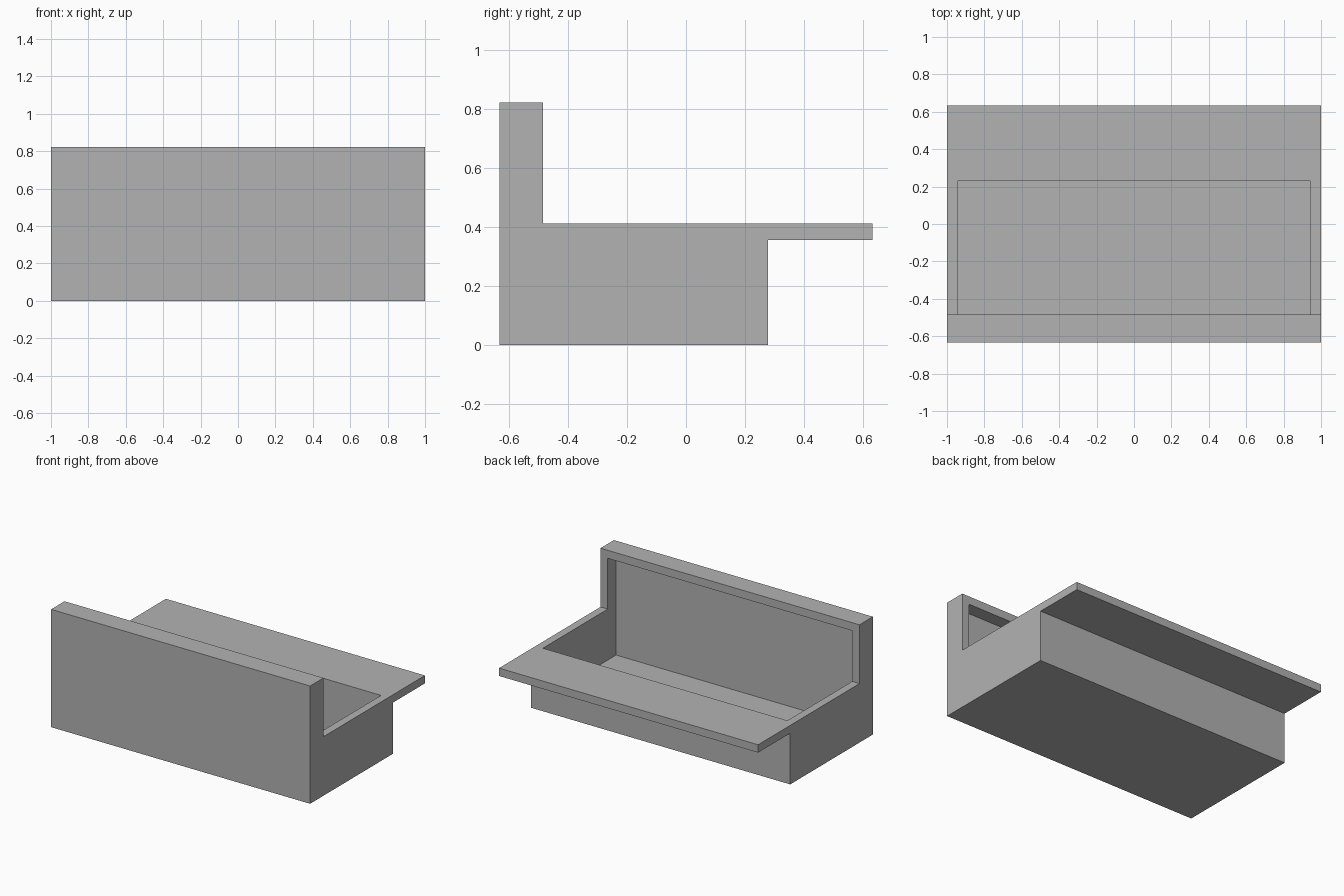
import bpy
import bmesh

default_cube = bpy.data.objects.get("Cube")
if default_cube:
    bpy.data.objects.remove(default_cube, do_unlink=True)

grey = bpy.data.materials.new("plain grey")
grey.use_nodes = True
colour = (0.448, 0.448, 0.448, 1)
grey.diffuse_color = colour
grey.node_tree.nodes["Principled BSDF"].inputs["Base Color"].default_value = colour


def extrude_profile(name, profile, half_width):
    """Sweep a (y, z) outline along x, centred on x = 0."""
    bm = bmesh.new()
    side = bm.faces.new([bm.verts.new((-half_width, y, z)) for y, z in profile])
    swept = bmesh.ops.extrude_face_region(bm, geom=[side])["geom"]
    moved = [v for v in swept if isinstance(v, bmesh.types.BMVert)]
    bmesh.ops.translate(bm, verts=moved, vec=(2 * half_width, 0, 0))
    bmesh.ops.recalc_face_normals(bm, faces=bm.faces)
    mesh = bpy.data.meshes.new(name)
    bm.to_mesh(mesh)
    bm.free()
    mesh.materials.append(grey)
    obj = bpy.data.objects.new(name, mesh)
    bpy.context.collection.objects.link(obj)
    return obj


front, panel_back, body_back, lip_back = -0.633, -0.485, 0.279, 0.633
top, deck, lip_under = 0.822, 0.412, 0.357
wall = 0.056

# Outer body: tall front panel, box base and overhanging rear lip
body = extrude_profile("tray_body", [
    (front, 0), (body_back, 0), (body_back, lip_under), (lip_back, lip_under),
    (lip_back, deck), (panel_back, deck), (panel_back, top), (front, top),
], 1.0)

# Cavity open at the deck and at the rear of the tall panel
inner_front, inner_back = front + wall, 0.23
cavity = extrude_profile("cavity_cutter", [
    (inner_front, wall), (inner_back, wall),
    (inner_back, top - wall), (inner_front, top - wall),
], 1.0 - wall)
cavity.hide_render = True

# Hollow the body and discard the cutter
cut = body.modifiers.new("hollow", "BOOLEAN")
cut.operation = "DIFFERENCE"
cut.solver = "EXACT"
cut.object = cavity
bpy.context.view_layer.objects.active = body
bpy.ops.object.modifier_apply(modifier=cut.name)
bpy.data.objects.remove(cavity, do_unlink=True)
